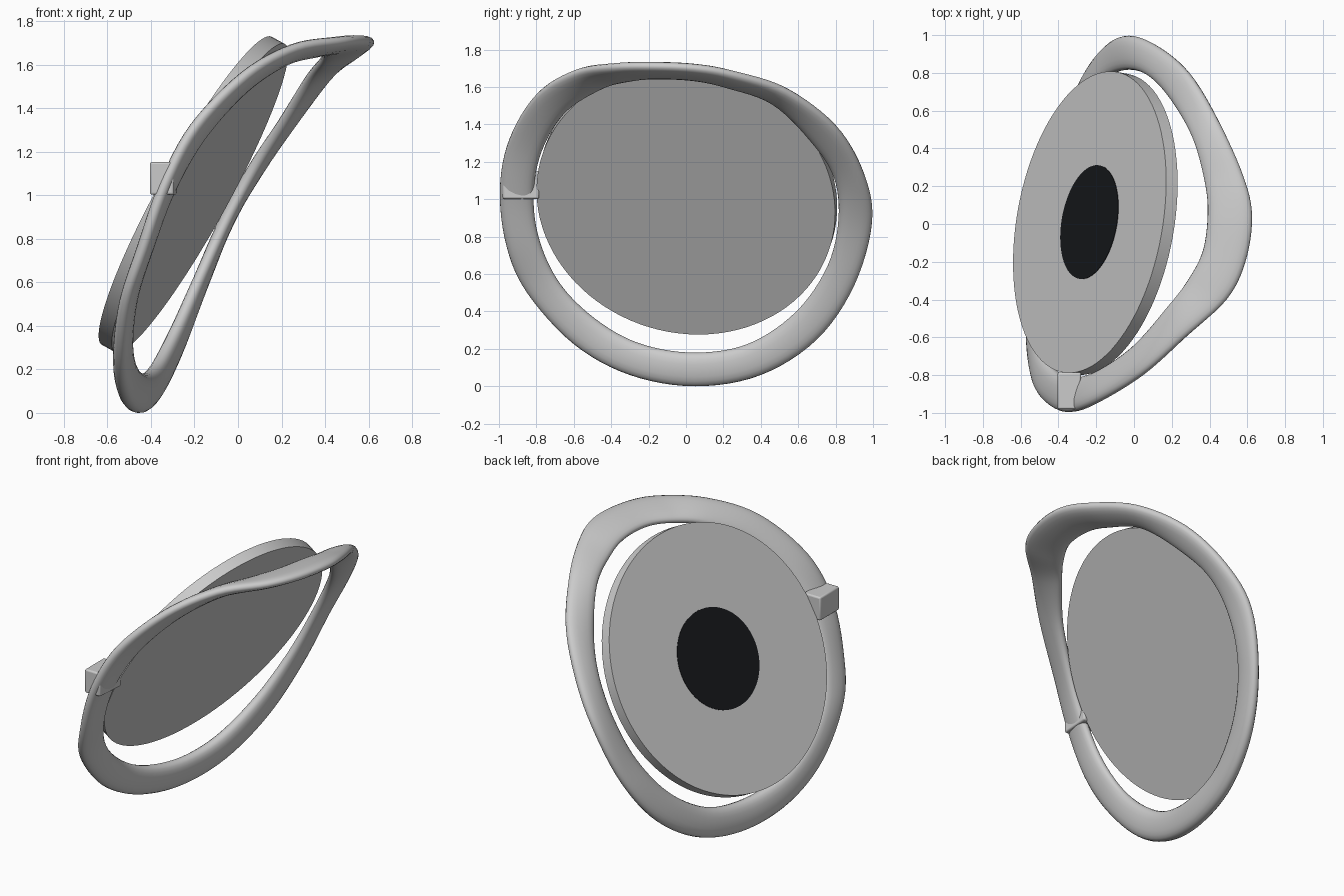
import bpy, bmesh, math
from mathutils import Vector

if "Cube" in bpy.data.objects:
    bpy.data.objects.remove(bpy.data.objects["Cube"])

CENTRE = Vector((-0.235, 0.01, 1.02))
AXIS = Vector((-0.865, 0.155, 0.477)).normalized()


def new_object(name, bm, angle=40):
    bmesh.ops.recalc_face_normals(bm, faces=bm.faces[:])
    me = bpy.data.meshes.new(name)
    bm.to_mesh(me)
    bm.free()
    ob = bpy.data.objects.new(name, me)
    bpy.context.collection.objects.link(ob)
    bpy.context.view_layer.objects.active = ob
    bpy.ops.object.select_all(action='DESELECT')
    ob.select_set(True)
    bpy.ops.object.shade_smooth_by_angle(angle=math.radians(angle))
    return ob


def disc(name, radius, low, high):
    # cylinder along AXIS between two distances from CENTRE
    bm = bmesh.new()
    bmesh.ops.create_cone(bm, cap_ends=True, segments=96, radius1=radius,
                          radius2=radius, depth=high - low)
    ob = new_object(name, bm)
    ob.rotation_euler = AXIS.to_track_quat('Z', 'Y').to_euler()
    ob.location = CENTRE + AXIS * (low + high) / 2
    return ob


# round lens plate and its dark central spot
disc("lens_plate", 0.808, -0.07, 0)
spot = disc("dark_spot", 0.305, -0.01, 0.003)
black = bpy.data.materials.new("black")
black.diffuse_color = (0.008, 0.009, 0.011, 1)
black.use_nodes = True
black.node_tree.nodes["Principled BSDF"].inputs["Base Color"].default_value = black.diffuse_color
spot.data.materials.append(black)

# warped rim: matching points on its outer and inner edges
RIM = [
    ((-.46, .05, .00), (-.43, .06, .18)),
    ((-.52, -.3, .06), (-.485, -.22, .22)),
    ((-.545, -.6, .225), (-.51, -.45, .335)),
    ((-.52, -.85, .50), (-.485, -.66, .53)),
    ((-.44, -.96, .75), (-.41, -.78, .77)),
    ((-.34, -.995, 1.05), (-.31, -.815, 1.02)),
    ((-.20, -.945, 1.32), (-.17, -.77, 1.26)),
    ((.04, -.80, 1.56), (.01, -.64, 1.47)),
    ((.27, -.60, 1.68), (.18, -.44, 1.60)),
    ((.49, -.40, 1.71), (.29, -.29, 1.645)),
    ((.59, -.20, 1.715), (.365, -.14, 1.66)),
    ((.625, .04, 1.705), (.39, .05, 1.65)),
    ((.58, .25, 1.67), (.375, .22, 1.61)),
    ((.45, .54, 1.58), (.31, .46, 1.52)),
    ((.29, .80, 1.39), (.19, .67, 1.31)),
    ((.11, .95, 1.14), (.07, .79, 1.12)),
    ((-.05, .995, .88), (-.05, .815, .89)),
    ((-.18, .90, .54), (-.17, .755, .64)),
    ((-.29, .70, .25), (-.28, .59, .40)),
    ((-.385, .40, .06), (-.37, .34, .23)),
]


def spline(points, steps):
    # closed Catmull-Rom curve
    out, n = [], len(points)
    for i in range(n):
        a, b, c, d = (Vector(points[(i + k) % n]) for k in (-1, 0, 1, 2))
        for s in range(steps):
            t = s / steps
            out.append(0.5 * (2 * b + (c - a) * t
                              + (2 * a - 5 * b + 4 * c - d) * t * t
                              + (3 * b - a - 3 * c + d) * t ** 3))
    return out


outer = spline([p[0] for p in RIM], 6)
inner = spline([p[1] for p in RIM], 6)
count, sides = len(outer), 20
mids = [(a + b) / 2 for a, b in zip(outer, inner)]
bm = bmesh.new()
rings = []
for i in range(count):
    across = (outer[i] - inner[i]) / 2
    normal = (mids[(i + 1) % count] - mids[i - 1]).cross(across).normalized()
    thick = 0.036 + 0.012 * max(0, 1 - mids[i].z / 0.6)
    ring = []
    for k in range(sides):
        a = 2 * math.pi * k / sides
        c, s = math.cos(a), math.sin(a)
        w = math.copysign(abs(c) ** 0.85, c)
        h = math.copysign(abs(s) ** 0.85, s)
        ring.append(bm.verts.new(mids[i] + across * w + normal * thick * h))
    rings.append(ring)
for i in range(count):
    r, q = rings[i], rings[(i + 1) % count]
    for k in range(sides):
        j = (k + 1) % sides
        bm.faces.new((r[k], r[j], q[j], q[k]))
# rest the rim on the ground
lowest = min(v.co.z for v in bm.verts)
bmesh.ops.translate(bm, verts=bm.verts[:], vec=(0, 0, -lowest))
new_object("warped_rim", bm, 60)

# small clip block on the side of the rim
bm = bmesh.new()
bmesh.ops.create_cube(bm, size=1)
bmesh.ops.scale(bm, verts=bm.verts[:], vec=(0.125, 0.195, 0.15))
for v in bm.verts:
    if v.co.y < 0 and v.co.x > 0:
        v.co.x -= 0.015
bmesh.ops.translate(bm, verts=bm.verts[:], vec=(-0.342, -0.883, 1.077))
clip = new_object("clip_block", bm, 30)
bev = clip.modifiers.new("bevel", 'BEVEL')
bev.width = 0.01
bev.segments = 3
